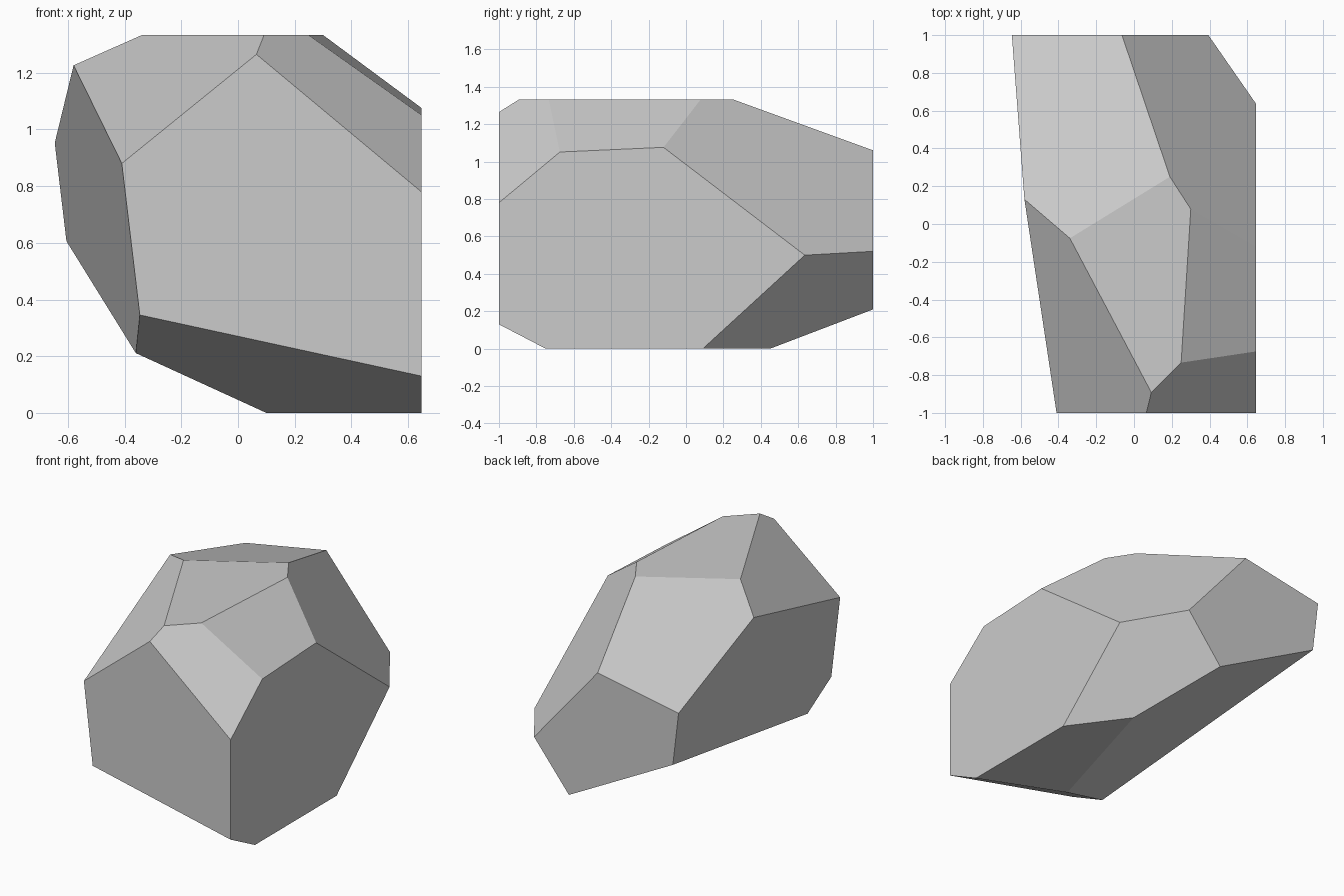
import bpy, bmesh
from mathutils import Vector

if "Cube" in bpy.data.objects:
    bpy.data.objects.remove(bpy.data.objects["Cube"], do_unlink=True)

# Single stone grey
stone = bpy.data.materials.new("stone_grey")
stone.use_nodes = True
colour = (0.6, 0.6, 0.6, 1)
stone.diffuse_color = colour
stone.node_tree.nodes["Principled BSDF"].inputs["Base Color"].default_value = colour

# Rough block the boulder is chipped from
low, high = Vector((-0.7, -1, 0)), Vector((0.647, 1, 1.333))
bm = bmesh.new()
bmesh.ops.create_cube(bm, size=1)
for v in bm.verts:
    v.co = (low + high) / 2 + v.co * (high - low)


def chip(point, outward):
    """Slice off everything beyond a plane and close the cut."""
    geom = bm.verts[:] + bm.edges[:] + bm.faces[:]
    cut = bmesh.ops.bisect_plane(bm, geom=geom, dist=1e-5, plane_co=point,
                                 plane_no=outward, clear_outer=True)
    rim = [e for e in cut["geom_cut"] if isinstance(e, bmesh.types.BMEdge)]
    bmesh.ops.contextual_create(bm, geom=rim)


# Left flank
chip((-0.41, -1, 0.88), (-1, -0.114, -0.119))
# Upper facets: front left, front right, right, back right, back
chip((0.065, -1, 1.265), (-0.81, -0.428, 1))
chip((0.065, -1, 1.265), (0.833, -0.833, 1))
chip((0.3, 0.07, 1.333), (0.715, -0.045, 1))
chip((0.647, 0.635, 0.5), (1.18, 0.763, 1))
chip((0.19, 0.25, 1.333), (-0.185, 0.301, 1))
# Lower facets: front, back right, left
chip((0.647, -1, 0.13), (-0.217, -0.52, -1))
chip((0.647, 0.09, 0), (1.24, 0.917, -1))
chip((0.143, 1, 0.21), (-0.529, 0.153, -1))

bmesh.ops.recalc_face_normals(bm, faces=bm.faces)
mesh = bpy.data.meshes.new("boulder")
bm.to_mesh(mesh)
bm.free()
mesh.materials.append(stone)
boulder = bpy.data.objects.new("boulder", mesh)
bpy.context.collection.objects.link(boulder)
